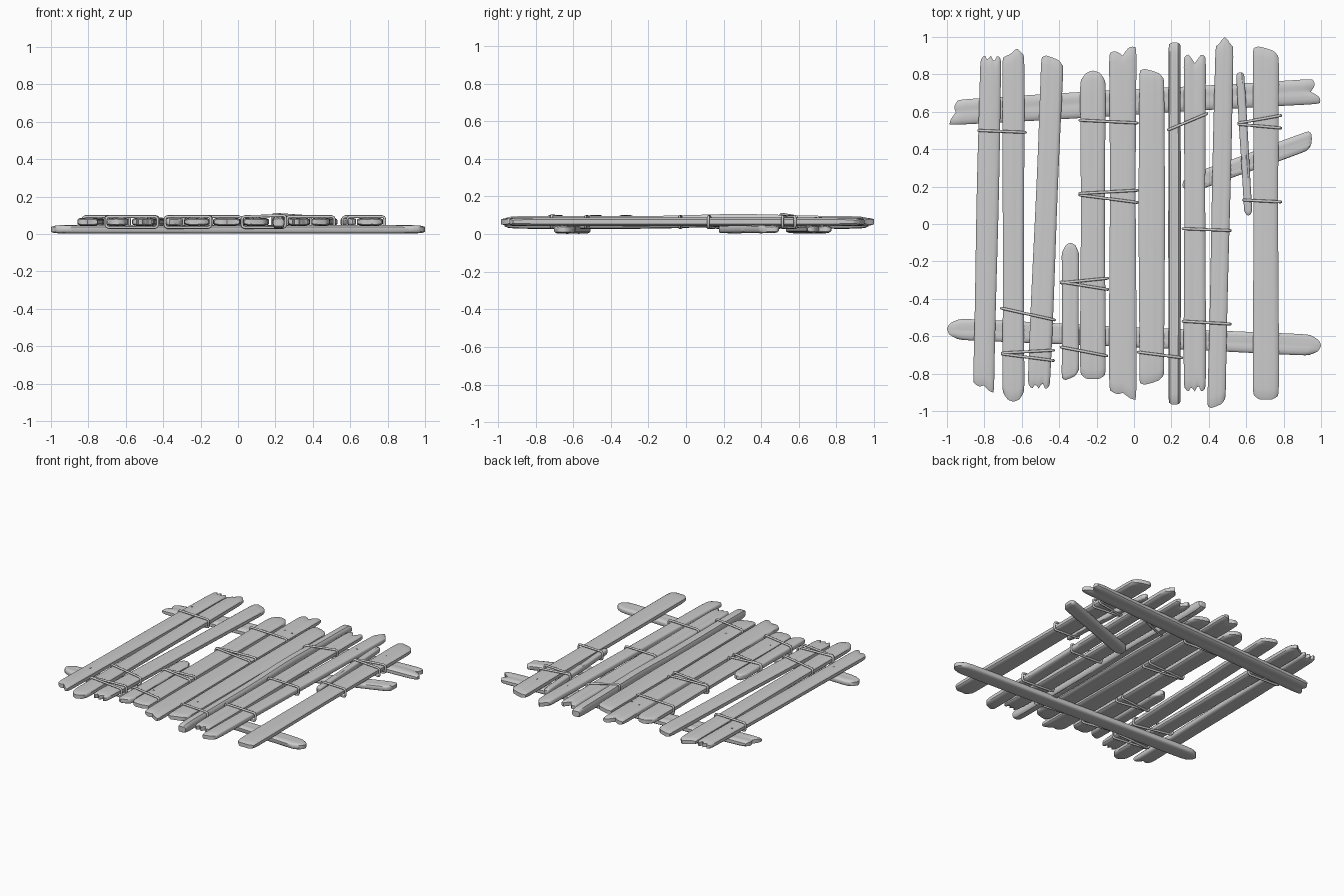
import bpy, bmesh, math, random
from mathutils import Vector

if "Cube" in bpy.data.objects:
    bpy.data.objects.remove(bpy.data.objects["Cube"])

random.seed(4)
# broken-end outlines: how far each strip across the width is cut back (0 = tip)
ENDS = {
    "round": (1, .35, .1, 0, .1, .3, 1),
    "flat": (.5, .1, 0, .05, 0, .1, .4),
    "notch": (.35, 0, .45, 1, .5, 0, .3),
    "teeth": (.6, .1, .7, .2, .9, .1, .5),
    "peak": (1, .75, .3, 0, .25, .7, 1),
    "peak_r": (1, .8, .65, .35, 0, .3, .7),
    "left": (.2, 0, .1, .2, .35, .5, 1),
    "right": (1, .7, .6, .75, .4, .1, 0),
    "step_r": (.7, .5, .65, 1, .3, 0, .1),
}
COLS = (-1, -.94, -.8, -.6, -.4, -.2, 0, .2, .4, .6, .8, .94, 1)
ROWS = [0, .01, .03, .07] + [.14 + .72 * i / 11 for i in range(12)] + [.93, .97, .99, 1]


def cut(kind, u):
    p = ENDS[kind]
    f = (u + 1) * 3
    i = min(int(f), 5)
    return p[i] + (p[i + 1] - p[i]) * (f - i)


def plank(name, a, b, width, lo, hi, z=.065, half=.0225, depth=.05, bow=0, edge=.5):
    a, b = Vector(a), Vector(b)
    d = (b - a).normalized()
    side = Vector((d.y, -d.x))
    length = (b - a).length
    grain = [[random.uniform(-.1, .06) for _ in COLS] for _ in range(2)]
    ph = random.uniform(0, 6)
    bm = bmesh.new()
    rings = []
    for s in ROWS:
        e = min(s, 1 - s)
        taper = .6 if e == 0 else .86 if e < .02 else .96 if e < .05 else 1
        wf = .5 * width * (.93 if e == 0 else .98 if e < .02 else 1) * (1 + .03 * math.sin(7 * s + ph))
        zc = z + bow * math.exp(-((s - .64) / .16) ** 2)
        top, bot = [], []
        for i, u in enumerate(COLS):
            t0, t1 = depth * cut(lo, u), length - depth * cut(hi, u)
            p = a + d * (t0 + (t1 - t0) * s) + side * (u * wf)
            h = half * taper * (1 - edge * abs(u) ** 7)
            for k, row, sg in ((0, top, 1), (1, bot, -1)):
                n = grain[k][i] * (.7 + .3 * math.sin(9 * s + i + ph))
                row.append(bm.verts.new((p.x, p.y, zc + sg * h * (1 + n))))
        rings.append(top + bot[::-1])
    n = len(rings[0])
    m = len(COLS)
    for r, q in zip(rings, rings[1:]):
        for i in range(n):
            j = (i + 1) % n
            bm.faces.new((r[i], r[j], q[j], q[i]))
    for r in (rings[0], rings[-1]):
        for i in range(m - 1):
            bm.faces.new((r[i], r[i + 1], r[n - 2 - i], r[n - 1 - i]))
    bmesh.ops.recalc_face_normals(bm, faces=bm.faces)
    for f in bm.faces:
        f.smooth = True
    me = bpy.data.meshes.new(name)
    bm.to_mesh(me)
    bm.free()
    me.set_sharp_from_angle(angle=math.radians(38))
    bpy.context.collection.objects.link(bpy.data.objects.new(name, me))


# deck planks: bottom point, top point, width, end shapes
for i, (a, b, w, lo, hi) in enumerate([
    ((-.805, -.90), (-.765, .91), .115, "right", "teeth"),
    ((-.645, -.95), (-.645, .94), .115, "round", "peak_r"),
    ((-.51, -.89), (-.435, .90), .118, "teeth", "left"),
    ((-.34, -.835), (-.34, -.10), .09, "left", "round"),
    ((-.22, -.83), (-.22, .82), .132, "flat", "round"),
    ((-.06, -.94), (-.06, .95), .142, "right", "step_r"),
    ((.095, -.86), (.095, .83), .137, "left", "left"),
    ((.325, -.905), (.325, .91), .115, "teeth", "notch"),
    ((.44, -.985), (.485, 1.0), .097, "left", "peak"),
    ((.705, -.94), (.705, .95), .135, "flat", "left"),
]):
    plank(f"deck_plank_{i + 1}", a, b, w, lo, hi)

# round pole and thin slat
plank("deck_pole", (.217, -.965), (.217, .97), .066, "flat", "flat", z=.062, half=.033,
      depth=.02, bow=.011, edge=.75)
plank("thin_slat", (.612, .045), (.567, .81), .044, "round", "flat", half=.02, depth=.025)

# rails and brace underneath
plank("rear_rail", (-.99, .595), (.995, .71), .135, "right", "step_r", z=.026, half=.022, depth=.05)
plank("front_rail", (-1.0, -.56), (1.0, -.65), .11, "round", "round", z=.025, half=.023, depth=.06)
plank("short_brace", (.26, .20), (.96, .455), .095, "round", "left", z=.026, half=.021)


def rope(name, x0, y0, x1, y1, zl=.093, zr=.093):
    # closed rounded loop around neighbouring planks
    zb, c = .035, .014
    L = x1 - x0
    prof = [(0, zb + c), (0, zl - c), (.004, zl - .004), (c, zl), (L - c, zr), (L - .004, zr - .004),
            (L, zr - c), (L, zb + c), (L - .004, zb + .004), (L - c, zb), (c, zb), (.004, zb + .004)]
    cu = bpy.data.curves.new(name, "CURVE")
    cu.dimensions = "3D"
    cu.bevel_depth = .0075
    cu.bevel_resolution = 2
    sp = cu.splines.new("POLY")
    sp.points.add(len(prof) - 1)
    for p, (t, z) in zip(sp.points, prof):
        p.co = (x0 + t, y0 + (y1 - y0) * t / L, z, 1)
    sp.use_cyclic_u = True
    sp.use_smooth = True
    bpy.context.collection.objects.link(bpy.data.objects.new(name, cu))


# rope lashings
for i, r in enumerate([
    (-.83, .50, -.58, .49), (-.29, .555, .018, .54),
    (-.29, .163, .018, .18), (-.29, .155, .018, .115),
    (.183, .503, .39, .59, .106, .093), (.56, .54, .785, .58), (.56, .533, .785, .513),
    (.585, .128, .785, .118), (.262, -.025, .515, -.035), (.262, -.52, .515, -.535),
    (-.39, -.315, -.14, -.29), (-.39, -.31, -.14, -.35),
    (-.71, -.45, -.425, -.513), (-.705, -.69, -.43, -.675), (-.705, -.695, -.43, -.73),
    (-.39, -.658, -.145, -.705), (.022, -.685, .255, -.715, .093, .099),
]):
    rope(f"rope_lashing_{i + 1}", *r)

# nail heads
for i, (x, y) in enumerate([(-.795, .605), (-.795, -.57), (-.08, .655), (-.015, .645),
                            (-.255, -.61), (.09, -.59), (.48, .69), (.705, .715)]):
    bpy.ops.mesh.primitive_cylinder_add(vertices=8, radius=.007, depth=.03, location=(x, y, .0745))
    bpy.context.object.name = f"nail_{i + 1}"
